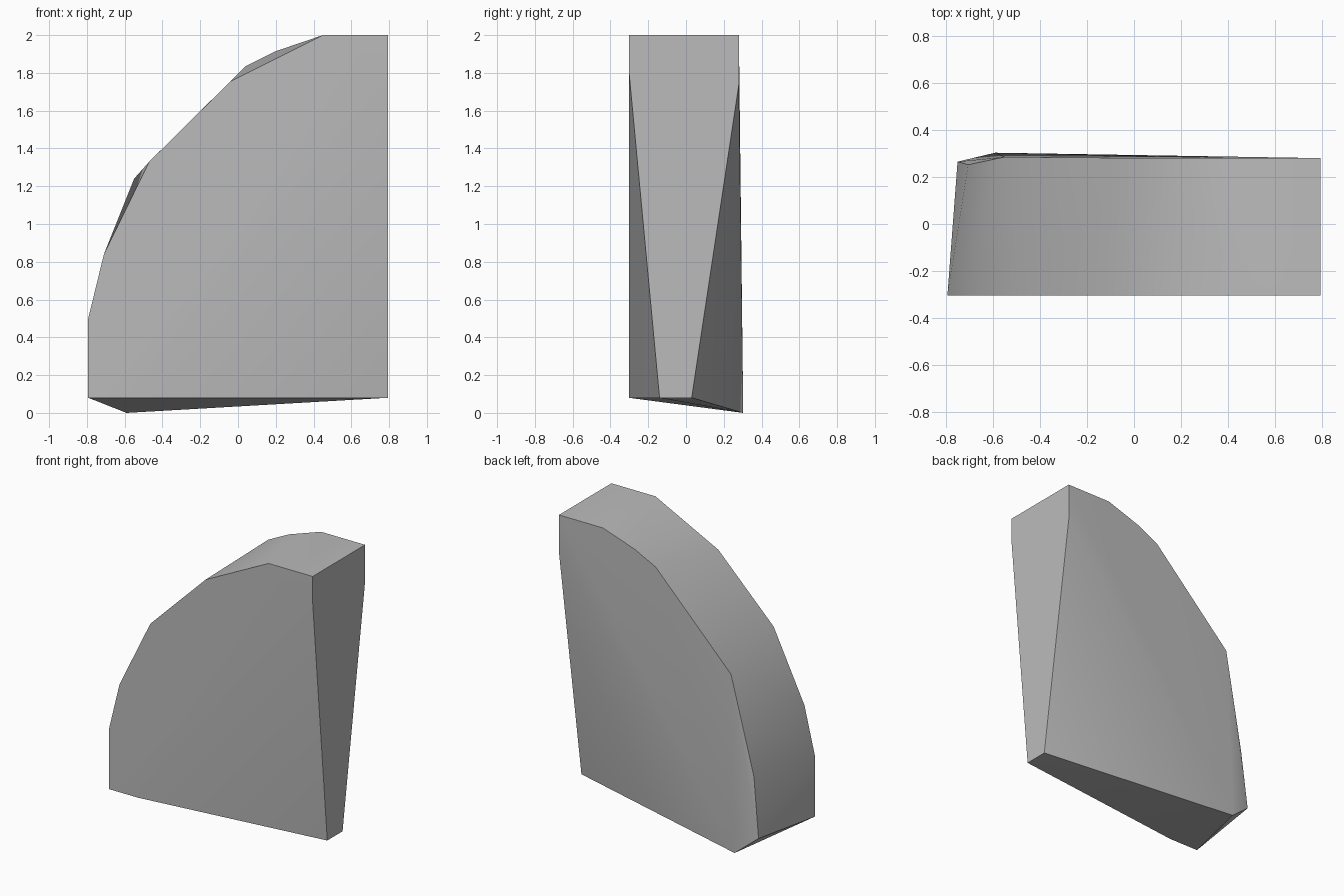
import bpy
import bmesh
import math

cube = bpy.data.objects.get("Cube")
if cube:
    bpy.data.objects.remove(cube, do_unlink=True)

# One plain grey for the whole block
grey = bpy.data.materials.new("stone grey")
grey.use_nodes = True
colour = (0.5, 0.5, 0.5, 1)
grey.diffuse_color = colour
grey.node_tree.nodes["Principled BSDF"].inputs["Base Color"].default_value = colour

SIDE, FRONT, BACK = 0.793, -0.303, 0.28

# Curved front rim and its bottom corners (x, z), all in the front plane
front_rim = [(0.45, 2), (-0.04, 1.755), (-0.47, 1.33), (-0.71, 0.84),
             (-SIDE, 0.5), (-SIDE, 0.08), (-0.565, 0.08)]
# Curved back rim, leaning slightly (x, y, z)
back_rim = [(0.45, BACK, 2), (0.2, BACK, 1.915), (0.04, BACK, 1.835),
            (-0.55, 0.285, 1.24), (-0.705, 0.252, 0.55),
            (-0.75, 0.265, 0.13), (-0.59, 0.303, 0)]
# Flat tapering side (y, z)
flat_side = [(FRONT, 2), (BACK, 2), (BACK, 1.74),
             (0.03, 0.08), (-0.14, 0.08), (FRONT, 1.82)]

points = [(x, FRONT, z) for x, z in front_rim] + back_rim
points += [(SIDE, y, z) for y, z in flat_side]

# Skin the profiles into one solid block
bm = bmesh.new()
for p in points:
    bm.verts.new(p)
bmesh.ops.convex_hull(bm, input=bm.verts)
bmesh.ops.dissolve_limit(bm, angle_limit=math.radians(0.5),
                         verts=bm.verts, edges=bm.edges)
bmesh.ops.recalc_face_normals(bm, faces=bm.faces)
mesh = bpy.data.meshes.new("rounded_block")
bm.to_mesh(mesh)
bm.free()
mesh.materials.append(grey)

block = bpy.data.objects.new("rounded_block", mesh)
bpy.context.collection.objects.link(block)
bpy.ops.object.select_all(action="DESELECT")
block.select_set(True)
bpy.context.view_layer.objects.active = block
bpy.ops.object.shade_smooth_by_angle(angle=math.radians(30))
